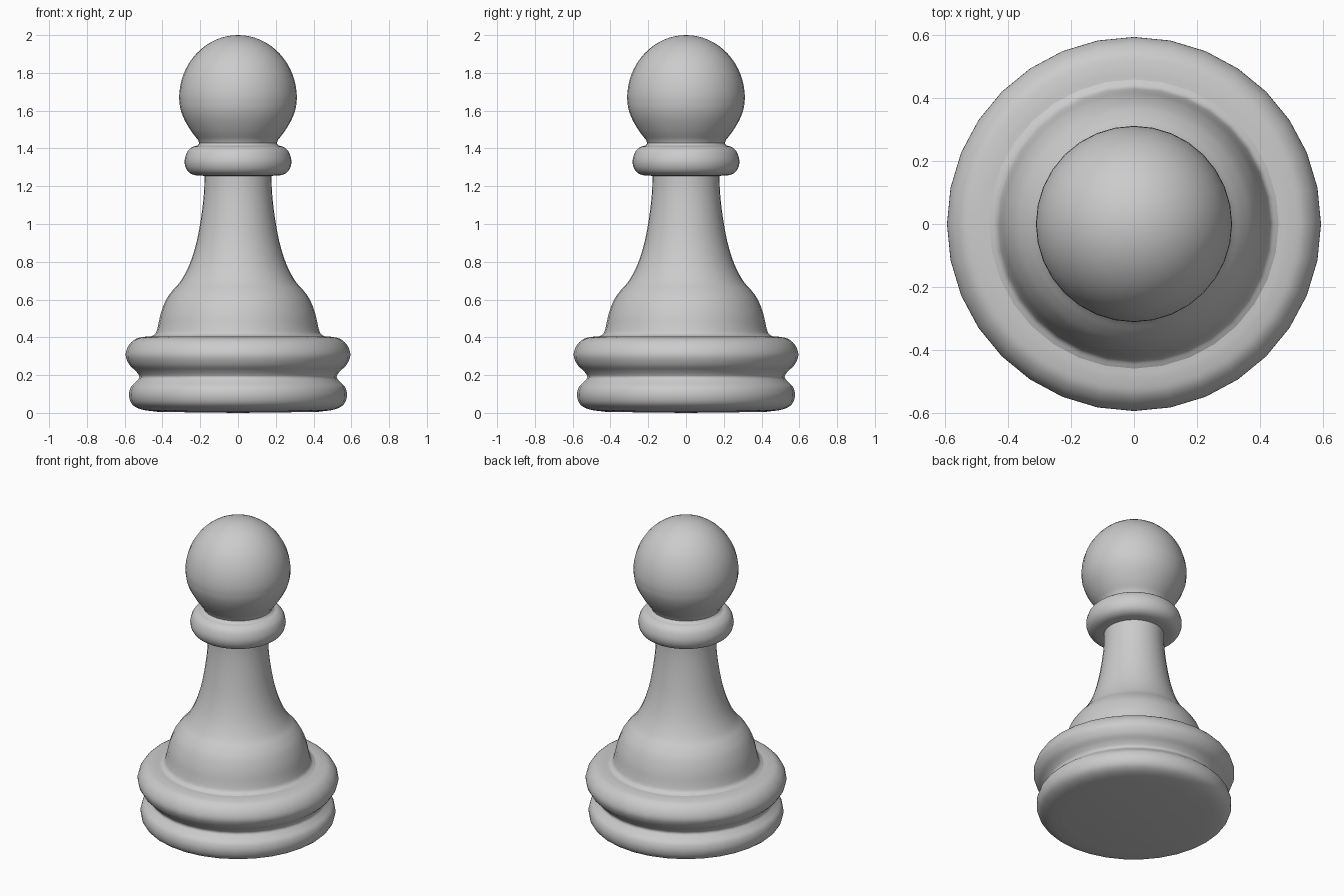
import bpy, bmesh, math
from mathutils import Vector

if "Cube" in bpy.data.objects:
    bpy.data.objects.remove(bpy.data.objects["Cube"])

SIDES = 32


def smooth_profile(pts, steps=4):
    # Catmull-Rom curve through the (radius, height) points
    p = [Vector(q) for q in pts]
    p = [2 * p[0] - p[1]] + p + [2 * p[-1] - p[-2]]
    out = []
    for a, b, c, d in zip(p, p[1:], p[2:], p[3:]):
        for i in range(steps):
            t = i / steps
            out.append(0.5 * (2 * b + (c - a) * t + (2 * a - 5 * b + 4 * c - d) * t * t
                              + (3 * b - a - 3 * c + d) * t ** 3))
    return out + [p[-2]]


def lathe(name, profile):
    bm = bmesh.new()
    verts = [bm.verts.new((max(r, 0), 0, z)) for r, z in profile]
    edges = [bm.edges.new(e) for e in zip(verts, verts[1:])]
    bmesh.ops.spin(bm, geom=verts + edges, cent=(0, 0, 0), axis=(0, 0, 1),
                   angle=2 * math.pi, steps=SIDES)
    bmesh.ops.remove_doubles(bm, verts=bm.verts, dist=1e-4)
    bmesh.ops.dissolve_degenerate(bm, edges=bm.edges, dist=1e-5)
    # profiles run upwards, so side faces must point away from the axis
    bmesh.ops.recalc_face_normals(bm, faces=bm.faces)
    widest = max(bm.faces, key=lambda f: f.calc_center_median().xy.length)
    if widest.normal.xy.dot(widest.calc_center_median().xy) < 0:
        bmesh.ops.reverse_faces(bm, faces=bm.faces)
    mesh = bpy.data.meshes.new(name)
    bm.to_mesh(mesh)
    bm.free()
    obj = bpy.data.objects.new(name, mesh)
    bpy.context.collection.objects.link(obj)
    for f in mesh.polygons:
        f.use_smooth = True
    return obj


# Two-ring base with a flat underside
lathe("base", [(0, 0)] + smooth_profile([
    (0.42, 0.005), (0.51, 0.018), (0.56, 0.045), (0.577, 0.09), (0.568, 0.135),
    (0.54, 0.165), (0.522, 0.19), (0.54, 0.22), (0.575, 0.255), (0.595, 0.305),
    (0.58, 0.355), (0.545, 0.39), (0.50, 0.402), (0.46, 0.405)]))

# Domed foot and flared stem
lathe("stem", smooth_profile([
    (0.46, 0.405), (0.437, 0.42), (0.425, 0.455), (0.408, 0.53), (0.38, 0.60),
    (0.345, 0.65), (0.302, 0.70), (0.255, 0.79), (0.218, 0.91), (0.193, 1.05),
    (0.18, 1.17), (0.178, 1.255)]))

# Rounded collar
lathe("collar", smooth_profile([
    (0.178, 1.255), (0.235, 1.26), (0.27, 1.285), (0.283, 1.33), (0.27, 1.38),
    (0.243, 1.407), (0.218, 1.415), (0.205, 1.428)]))

# Slightly tall ball head
head = [(0.205, 1.428)] + smooth_profile([
    (0.212, 1.445), (0.25, 1.495), (0.285, 1.555), (0.305, 1.61), (0.312, 1.665)])
head += [(0.312 * math.cos(a), 1.665 + 0.335 * math.sin(a))
         for a in (i * math.pi / 32 for i in range(1, 17))]
lathe("head", head)
